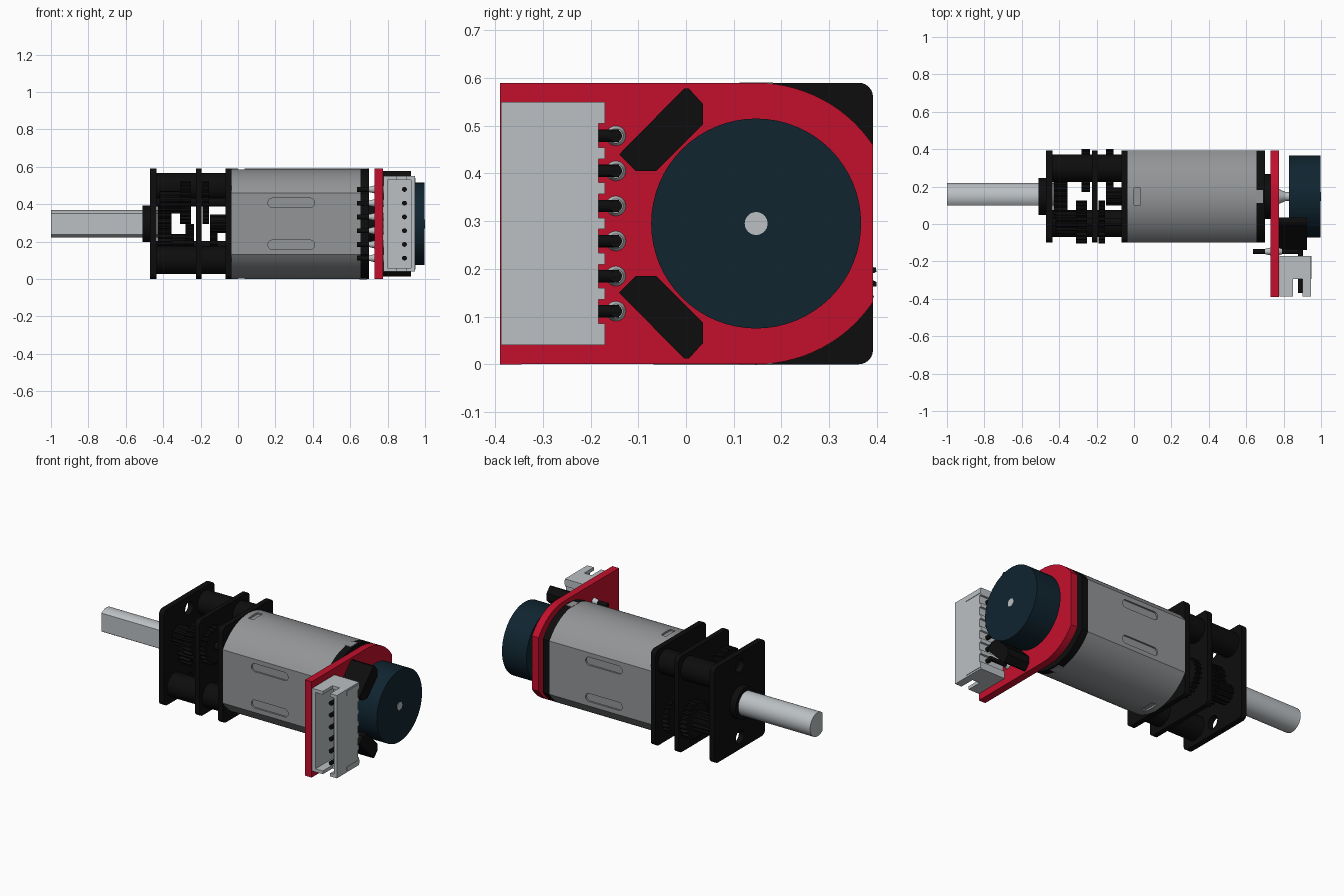
import bpy, bmesh, math
from mathutils import Vector

old = bpy.data.objects.get("Cube")
if old:
    bpy.data.objects.remove(old, do_unlink=True)


def material(name, rgb):
    m = bpy.data.materials.new(name)
    m.diffuse_color = (*rgb, 1)
    m.use_nodes = True
    m.node_tree.nodes["Principled BSDF"].inputs["Base Color"].default_value = (*rgb, 1)
    return m


BLACK = material("black", (0.004, 0.004, 0.004))
RED = material("board red", (0.55, 0.005, 0.025))
NAVY = material("magnet navy", (0.005, 0.018, 0.03))
GREY = material("can grey", (0.29, 0.3, 0.31))
LIGHT = material("light grey", (0.5, 0.53, 0.55))

CY, CZ = 0.147, 0.295      # motor axis
R, HALF = 0.295, 0.245     # can radius and half width across flats
made = []


def loft(name, rings, mat):
    """Closed solid through matching rings of 3D points."""
    bm = bmesh.new()
    loops = [[bm.verts.new(p) for p in ring] for ring in rings]
    n = len(loops[0])
    for a, b in zip(loops, loops[1:]):
        for i in range(n):
            j = (i + 1) % n
            bm.faces.new((a[i], a[j], b[j], b[i]))
    bm.faces.new(loops[0][::-1])
    bm.faces.new(loops[-1])
    bmesh.ops.recalc_face_normals(bm, faces=bm.faces)
    me = bpy.data.meshes.new(name)
    bm.to_mesh(me)
    bm.free()
    me.materials.append(mat)
    ob = bpy.data.objects.new(name, me)
    bpy.context.collection.objects.link(ob)
    made.append(ob)
    return ob


def prism(name, pts, x0, x1, mat):
    return loft(name, [[(x, y, z) for y, z in pts] for x in (x0, x1)], mat)


def circle(y, z, r, n=32):
    return [(y + r * math.cos(math.tau * i / n), z + r * math.sin(math.tau * i / n)) for i in range(n)]


def rod(name, y, z, r, x0, x1, mat, n=32):
    return prism(name, circle(y, z, r, n), x0, x1, mat)


def cone(name, y, z, r0, r1, x0, x1, mat):
    return loft(name, [[(x, *p) for p in circle(y, z, r, 20)] for x, r in ((x0, r0), (x1, r1))], mat)


def box(name, x, y, z, mat):
    return prism(name, [(y[0], z[0]), (y[1], z[0]), (y[1], z[1]), (y[0], z[1])], x[0], x[1], mat)


def rounded(y0, y1, z0, z1, r, n=6):
    pts = []
    for k, (y, z) in enumerate(((y1 - r, z1 - r), (y0 + r, z1 - r), (y0 + r, z0 + r), (y1 - r, z0 + r))):
        for i in range(n + 1):
            a = math.pi / 2 * (k + i / n)
            pts.append((y + r * math.cos(a), z + r * math.sin(a)))
    return pts


def cut(ob, cutters):
    for c in cutters:
        c.hide_render = True
        m = ob.modifiers.new("cut", "BOOLEAN")
        m.object, m.operation, m.solver = c, "DIFFERENCE", "EXACT"
        bpy.context.view_layer.objects.active = ob
        bpy.ops.object.modifier_apply(modifier=m.name)
        made.remove(c)
        bpy.data.objects.remove(c, do_unlink=True)


def can_profile(n=28):
    a = math.acos(HALF / R)
    arc = [(CY + R * math.cos(t), CZ + R * math.sin(t))
           for t in (a + (math.pi - 2 * a) * i / n for i in range(n + 1))]
    return arc + [(2 * CY - y, 2 * CZ - z) for y, z in arc]


def gear(name, y, z, r, x0, x1, teeth):
    pts = []
    for i in range(teeth):
        for f, s in ((0, 0.86), (0.3, 0.86), (0.45, 1), (0.75, 1)):
            t = math.tau * (i + f) / teeth
            pts.append((y + r * s * math.cos(t), z + r * s * math.sin(t)))
    return prism(name, pts, x0, x1, BLACK)


# Motor can with shallow slots in its flat sides and a dimple above and below
can = prism("motor_can", can_profile(), -0.035, 0.655, GREY)
cutters = []
for side in (-1, 1):
    for z in (CZ - 0.112, CZ + 0.112):
        y = CY + side * HALF
        ring = []
        for i in range(20):
            t = math.tau * (i + 0.5) / 20 - math.pi / 2
            ring.append((0.285 + 0.1 * (1 if math.cos(t) > 0 else -1) + 0.025 * math.cos(t), z + 0.025 * math.sin(t)))
        cutters.append(loft("slot_cutter", [[(px, y + d, pz) for px, pz in ring] for d in (-0.01, 0.01)], GREY))
    zc = CZ + side * R
    cutters.append(box("dimple_cutter", (0, 0.035), (CY - 0.045, CY + 0.045), (zc - 0.012, zc + 0.012), GREY))
cut(can, cutters)

# Rear cap, can tabs and bearing boss
prism("rear_cap", can_profile(), 0.655, 0.7, BLACK)
for s in (-1, 1):
    z = CZ + s * (R - 0.008)
    box("can_tab", (0.65, 0.69), (CY - 0.035, CY + 0.035), (z - 0.01, z + 0.009), GREY)
rod("rear_boss", CY, CZ, 0.12, 0.7, 0.73, BLACK)

# Gearbox plates
plate = rounded(CY - HALF, CY + HALF, 0, 2 * CZ, 0.03)
front_plate = prism("front_plate", plate, -0.47, -0.435, BLACK)
cut(front_plate, [rod("screw_hole_cutter", CY, CZ + s * 0.22, 0.04, -0.5, -0.4, BLACK, 24) for s in (-1, 1)])
prism("middle_plate", plate, -0.225, -0.195, BLACK)
prism("motor_plate", plate, -0.068, -0.035, BLACK)

# Spacer posts on the diagonal
for name, y, z in (("upper_post", 0.298, 0.493), ("lower_post", 0.003, 0.1)):
    rod(name, y, z, 0.073, -0.44, -0.06, BLACK)

# Gear train
gear("output_gear", CY, CZ, 0.12, -0.43, -0.355, 24)
gear("motor_pinion", CY, CZ, 0.05, -0.15, -0.06, 10)
for name, y, z, wide, narrow in (("upper_gear", 0.01, 0.41, (-0.31, -0.25), (-0.19, -0.155)),
                                 ("lower_gear", 0.285, 0.18, (-0.28, -0.235), (-0.15, -0.11))):
    gear(name + "_large", y, z, 0.115, *wide, 24)
    gear(name + "_small", y, z, 0.06, -0.42, wide[0], 12)
    gear(name + "_rear", y, z, 0.115, *narrow, 24)
    rod(name + "_axle", y, z, 0.022, -0.44, -0.06, BLACK, 16)

# Output shaft with one flat, and its bushing
SR = 0.073
a = math.acos(-0.047 / SR)
d_profile = [(CY + SR * math.cos(t), CZ + SR * math.sin(t)) for t in (a * (i / 16 - 1) for i in range(33))]
prism("output_shaft", d_profile, -1, -0.43, LIGHT)
rod("bushing", CY, CZ, 0.098, -0.51, -0.47, BLACK, 40)

# Circuit board: square at one end, following the can at the other
arc = [p for p in can_profile() if p[0] >= CY]
arc.sort(key=lambda p: math.atan2(p[1] - CZ, p[0] - CY))
prism("circuit_board", [(-0.39, 0)] + arc + [(-0.39, 2 * CZ)], 0.73, 0.775, RED)

# Encoder magnet and rear shaft
rod("encoder_magnet", CY, CZ, 0.22, 0.83, 0.997, NAVY, 64)
rod("rear_shaft", CY, CZ, 0.024, 0.7, 1, LIGHT)
cone("shaft_collar", CY, CZ, 0.04, 0.024, 0.775, 0.81, LIGHT)

# Diagonal magnetic sensors, mirrored about the axis height
sensor = [(-0.14, 0.44), (-0.105, 0.405), (-0.062, 0.405), (0.036, 0.503),
          (0.036, 0.545), (0.006, 0.578), (-0.004, 0.578)]
prism("upper_sensor", sensor, 0.775, 0.925, BLACK)
prism("lower_sensor", [(y, 2 * CZ - z) for y, z in sensor], 0.775, 0.925, BLACK)

# Connector shell, open towards the front
Y0, Y1 = -0.388, -0.17
box("connector_back", (0.777, 0.945), (-0.215, -0.183), (0.04, 0.55), LIGHT)
box("connector_outer_wall", (0.925, 0.945), (Y0, -0.183), (0.04, 0.55), LIGHT)
box("connector_inner_wall", (0.777, 0.8), (Y0, -0.183), (0.04, 0.55), LIGHT)
for z in (0.04, 0.53):
    span = (z, z + 0.02)
    box("connector_side", (0.777, 0.85), (Y0, Y1), span, LIGHT)
    box("connector_side_rear", (0.85, 0.9), (-0.295, Y1), span, LIGHT)
    box("connector_side_outer", (0.9, 0.945), (Y0, Y1), span, LIGHT)
for z in (0.04, 0.505):
    box("connector_end", (0.777, 0.945), (-0.2, Y1), (z, z + 0.045), LIGHT)
for s in (-1, 1):
    z = CZ + s * 0.233
    box("latch_plate", (0.944, 0.948), (-0.295, Y1), (z - 0.012, z + 0.012), LIGHT)

# Bent pins with solder rings, and the comb teeth between them
STEP = 0.0735
for i in range(6):
    z = CZ + (i - 2.5) * STEP
    rod("pin_through", -0.147, z, 0.013, 0.635, 0.902, BLACK, 16)
    loft("pin_bent", [[(0.89 + u, y, z + v) for u, v in circle(0, 0, 0.013, 16)] for y in (-0.37, -0.14)], BLACK)
    cone("solder_front", -0.147, z, 0.021, 0.015, 0.775, 0.79, LIGHT)
    cone("solder_rear", -0.147, z, 0.014, 0.021, 0.7, 0.73, LIGHT)
    if i < 5:
        zt = z + STEP / 2
        box("connector_tooth", (0.777, 0.945), (-0.185, Y1), (zt - 0.012, zt + 0.012), LIGHT)

# Smooth round surfaces, keep hard edges
bpy.ops.object.select_all(action="DESELECT")
for ob in made:
    ob.select_set(True)
bpy.context.view_layer.objects.active = made[0]
bpy.ops.object.shade_smooth_by_angle(angle=math.radians(28))
